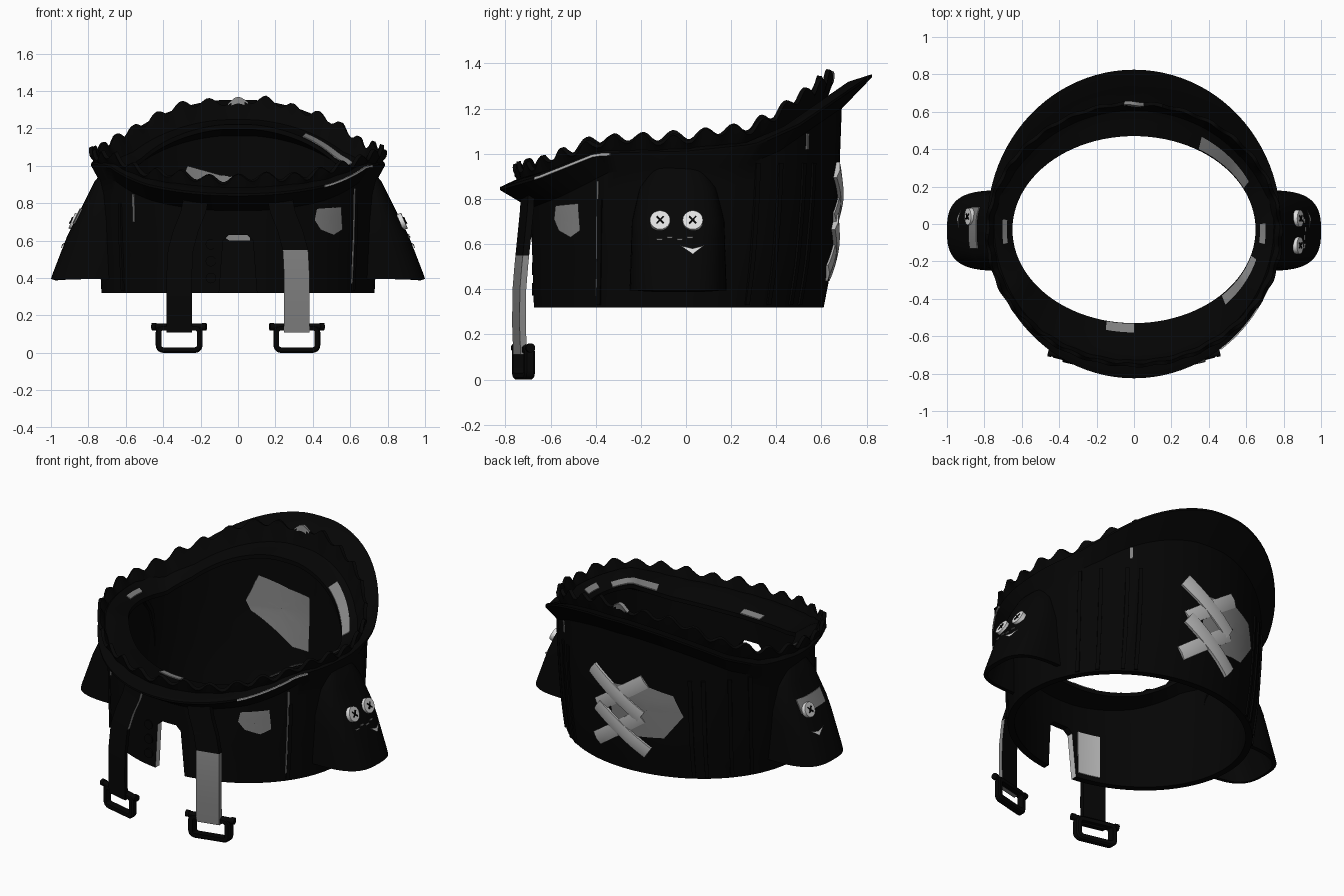
import bpy, bmesh, math
from math import sin, cos, pi, radians as R
from mathutils import Vector as V

if "Cube" in bpy.data.objects:
    bpy.data.objects.remove(bpy.data.objects["Cube"])

def mat(name, v):
    m = bpy.data.materials.new(name)
    m.diffuse_color = (v, v, v, 1)
    m.use_nodes = True
    m.node_tree.nodes["Principled BSDF"].inputs["Base Color"].default_value = m.diffuse_color
    return m
BLACK, GREY, LIGHT, WHITE = mat("black cloth", .0015), mat("mid grey", .23), mat("light grey", .5), mat("off white", .75)

def lerp(tab, x):
    if x <= tab[0][0]: return tab[0][1]
    for (a, p), (b, q) in zip(tab, tab[1:]):
        if x <= b: return p + (q - p) * (x - a) / (b - a)
    return tab[-1][1]

def obj(name, verts, faces, *mats):
    me = bpy.data.meshes.new(name)
    me.from_pydata([tuple(v) for v in verts], [], faces)
    bm = bmesh.new(); bm.from_mesh(me)
    bmesh.ops.recalc_face_normals(bm, faces=bm.faces)
    bm.to_mesh(me); bm.free()
    for m in mats: me.materials.append(m)
    o = bpy.data.objects.new(name, me)
    bpy.context.collection.objects.link(o)
    return o

def loft(name, rings, *mats, close_u=True, close_v=False, caps=False):
    n, k = len(rings[0]), len(rings)
    faces = [(i * n + j, i * n + (j + 1) % n, (i + 1) % k * n + (j + 1) % n, (i + 1) % k * n + j)
             for i in range(k if close_v else k - 1) for j in range(n if close_u else n - 1)]
    if caps: faces += [tuple(range(n)), tuple(range((k - 1) * n, k * n))]
    return obj(name, [p for r in rings for p in r], faces, *mats)

def apply(o, kind, **kw):
    m = o.modifiers.new(kind, kind)
    for a, b in kw.items(): setattr(m, a, b)
    bpy.context.view_layer.objects.active = o
    bpy.ops.object.modifier_apply(modifier=m.name)

# ---- surfaces of the garment: angle 0 is the front, 90 degrees is +x
def outer(t, z, off=0):
    rx = lerp([(.32, .73), (.6, .745), (1.3, .76)], z) + off
    yf = lerp([(.32, -.68), (.75, -.69)], z) - off
    yb = lerp([(.32, .61), (.5, .645), (.8, .675), (1.2, .69)], z) + off
    return V((rx * sin(t), (yf + yb) / 2 - (yb - yf) / 2 * cos(t), z))

def zbrim(t):
    return lerp([(-.82, .84), (-.65, .89), (-.4, .99), (0, 1.0), (.3, 1.03), (.5, 1.12), (.82, 1.34)], -.825 * cos(t))

def by_dir(t, f, s, b):
    c = cos(t)
    return s + ((f - s) * c if c > 0 else (b - s) * -c)

def body_top(t): return outer(t, zbrim(t) - by_dir(t, .08, .06, .14))
def brim(t, off=0): return V(((.785 + off) * sin(t), -(.825 + off) * cos(t), zbrim(t)))
def rim(t): return V((.71 * sin(t), -.03 - .655 * cos(t), zbrim(t) + by_dir(t, .04, .02, -.09)))
def lip(t, s, off=0):                                         # collar band turned inwards
    edge = V((.65 * sin(t), -.03 - .50 * cos(t), zbrim(t) + by_dir(t, .01, -.02, -.12)))
    return rim(t).lerp(edge, s) + V((0, 0, off))
WALL = .04
def lining(t, z, off=0): return outer(t, z, -WALL - off)

# ---- body shell with flared brim and inner lip
N = 96
A = [2 * pi * i / N for i in range(N)]
rings = [[outer(t, .32 + (body_top(t).z - .32) * k / 8) for t in A] for k in range(9)]
rings += [[brim(t) for t in A], [brim(t) + V((0, 0, .012)) for t in A]]
rings += [[brim(t).lerp(rim(t), .5) + V((0, 0, .025)) for t in A]]
rings += [[lip(t, k / 2) for t in A] for k in range(3)]
rings += [[lip(t, 1, -.025) for t in A]]
rings += [[lining(t, .32 + (lip(t, 1).z - .06 - .32) * k / 8) for t in A] for k in range(8, -1, -1)]
body = loft("body_shell", rings, BLACK, LIGHT, close_v=True)

# front notch
prof = [(-.11, .2), (.11, .2), (.08, .6), (.05, .63), (-.05, .63), (-.08, .6)]
cut = loft("notch_cutter", [[V((x, y, z)) for x, z in prof] for y in (-.95, -.35)], BLACK, caps=True)
cut.hide_render = True
apply(body, 'BOOLEAN', object=cut, operation='DIFFERENCE', solver='EXACT')
bpy.data.objects.remove(cut)
for p in body.data.polygons:
    c = p.center
    p.material_index = int(p.normal.x > .8 and abs(c.x) < .15 and c.y < -.4 and c.z < .65)

# ---- ruffle standing inside the brim
M, W = 288, 32
def ruffle(i, s):
    t = 2 * pi * i / M
    w = cos(W * t) + .35 * sin(11 * t)
    r = .004 * sin(W * t) * s
    x, y = (.735 + .05 * s + r) * sin(t), -.055 - (.67 + .03 * s + r) * cos(t)
    top = lerp([(-.77, .93), (-.6, .98), (-.4, 1.06), (0, 1.075), (.3, 1.12), (.45, 1.21), (.63, 1.345)], y)
    low = zbrim(t) + by_dir(t, .0, -.02, -.1)
    return V((x, y, low + (top + .022 * w * s - low) * s))
fr = loft("ruffle", [[ruffle(i, s) for i in range(M)] for s in (0, .4, .75, .9, 1)], BLACK, GREY)
for p in fr.data.polygons:
    p.material_index = int(abs(p.center.x) < .045 and p.center.y > .5 and p.center.z > 1.33)
apply(fr, 'SOLIDIFY', thickness=.02, offset=0)

# ---- thin plates following a surface f(a, b, off)
def plate(name, f, a0, a1, b0, b1, m, n=10, lo=-.004, hi=.006):
    rings = []
    for i in range(n + 1):
        a = a0 + (a1 - a0) * i / n
        row = [f(a, b0 + (b1 - b0) * j / 6, hi) for j in range(7)]
        rings.append(row + [f(a, b1, lo), f(a, b0, lo)])
    return loft(name, rings, m, caps=True)

def patch(name, f, pts, m, off=.006):
    ca, cb = (sum(p[k] for p in pts) / len(pts) for k in (0, 1))
    fine = [(p[0] + (q[0] - p[0]) * i / 4, p[1] + (q[1] - p[1]) * i / 4)
            for p, q in zip(pts, pts[1:] + pts[:1]) for i in range(4)]
    return loft(name, [[f(ca + (a - ca) * s, cb + (b - cb) * s, off) for a, b in fine] for s in (.01, .25, .5, .75, 1)], m)

def outd(d, z, off): return outer(R(d), z, off)
def lipd(d, s, off): return lip(R(d), s, off)
def lind(d, z, off): return lining(R(d), z, off)
def back(x, z, off): return outer(pi - math.asin(x / .76), z, off)
def back_in(x, z, off): return back(x, z, -WALL - off)

patch("front_side_patch", outd, [(34, .77), (47, .78), (48, .66), (43, .63), (36, .66), (33, .71)], GREY)
patch("back_patch", back, [(.05, .87), (-.2, .9), (-.34, .86), (-.39, .73), (-.28, .58), (.05, .55)], GREY)
patch("inside_back_patch", back_in, [(.06, .93), (-.1, .95), (-.29, 1.0), (-.36, .84), (-.33, .78), (-.05, .6), (.07, .6)], GREY, .008)
plate("lip_patch_right_back", lipd, 116, 148, .45, .95, GREY)
plate("lip_patch_right_front", lipd, 46, 74, .5, .95, GREY)
plate("lip_patch_right", lipd, 83, 93, .1, .6, GREY)
plate("lip_patch_left", lipd, 265, 277, .1, .5, GREY)
plate("lip_patch_front", lipd, 347, 360, .68, .98, GREY)
plate("inside_front_patch", lind, -21, -9.5, .35, .62, LIGHT)
plate("brim_light_edge", lambda d, h, o: brim(R(d), o) + V((0, 0, h)), 36, 66, 0, .012, LIGHT)
plate("front_seam_right", outd, 55.6, 56.3, .37, .88, GREY, 3)
plate("front_seam_left", outd, -48.5, -47.5, .7, .85, GREY, 3)
plate("back_seam_left", outd, 232, 232.7, .4, .9, LIGHT, 3)
plate("back_strip_right", outd, 141, 142.2, 1.02, 1.09, GREY, 3)
for d in (57, 118, 128, 140, 146):                           # dark boning ribs
    for s in (-1, 1):
        plate("boning_rib", outd, s * d - .9, s * d + .9, .33, .8 if d < 90 else .96, BLACK, 3, hi=.009)

# ---- crossed bands on the back
def band(name, p, q, lift):
    p, q = V(p), V(q)
    d = (q - p).normalized(); w = V((-d.y, d.x)) * .042
    rows = []
    for i in range(9):
        c = p.lerp(q, i / 8)
        rows.append([back(*(c + w * k), o) for k, o in ((-1, 0), (-1, lift), (0, lift + .008), (1, lift), (1, 0))])
    loft(name, rows, LIGHT, caps=True)
for s in (1, -1):
    band("lace_band", (.18 * s, .93), (-.15 * s, .70), .011 + .004 * s)
    band("lace_band", (-.15 * s, .70), (.18 * s, .47), .013 - .004 * s)

# ---- cap sleeves and their faces
def sleeve(side, y, z, off=0):
    d = lerp([(.4, .32), (.62, .235), (.92, .085), (.97, .04)], z)
    h = lerp([(.4, .215), (.7, .205), (.85, .17), (.97, .09)], z)
    u = min(1, abs(y + .035) / h) ** (1 / .7)
    return V((side * (.68 + d * (1 - u * u) ** .3 + off), y, z + .4 * off))
def sleeve_ring(side, z):
    h = lerp([(.4, .215), (.7, .205), (.85, .17), (.97, .09)], z)
    ys = [math.copysign(abs(sin(a)) ** .7, a) * h for a in [pi * (i / 32 - .5) for i in range(33)]]
    return [sleeve(side, y - .035, z) for y in ys]

def cyl(name, p, axis, r, h, m, n=20):
    bpy.ops.mesh.primitive_cylinder_add(vertices=n, radius=r, depth=h, location=p,
                                        rotation=V(axis).to_track_quat('Z', 'Y').to_euler())
    o = bpy.context.object
    o.name = name; o.data.materials.append(m)
    return o

def face_button(side, y, z):
    cyl("sleeve_button", sleeve(side, y, z, .006), (side, 0, .43), .045, .025, WHITE)
    for k in (-1, 1):                                         # stitched cross
        plate("button_stitch", lambda a, b, o: sleeve(side, y + a * k + b, z + a - b * k, o),
              -.015, .015, -.002, .002, BLACK, 3, .016, .023)
for side in (-1, 1):
    o = loft("cap_sleeve", [sleeve_ring(side, z) for z in (.395, .42, .5, .62, .7, .78, .85, .92, .97)], BLACK, close_u=False)
    bm = bmesh.new(); bm.from_mesh(o.data)
    if sum(f.normal.x * side for f in bm.faces) < 0: bmesh.ops.reverse_faces(bm, faces=bm.faces)
    bm.to_mesh(o.data); bm.free()
    apply(o, 'SOLIDIFY', thickness=.025, offset=-1)
    f = lambda y, z, off, s=side: sleeve(s, y, z, off)
    face_button(side, -.115 if side > 0 else .04, .7)
    if side > 0:
        face_button(1, .03, .7)
        for k in range(4):
            plate("mouth_stitch", f, -.13 + k * .045, -.105 + k * .045, .615 + .01 * (k % 2), .622 + .01 * (k % 2), GREY, 3)
    else:
        plate("sleeve_patch", f, -.13, .09, .69, .77, GREY, 5)
    patch("mouth_beak", f, [(-.025, .59), (.03, .575), (.08, .59), (.03, .552)], WHITE, .009)

# ---- front straps and buckles, turned outwards to follow the body
path = [(.315, -.735, .11), (.315, -.74, .25), (.315, -.738, .4), (.31, -.73, .5), (.307, -.725, .55),
        (.28, -.715, .65), (.24, -.705, .75), (.22, -.70, .84)]
TURN = .24
for s in (-1, 1):
    rows = [[V((s * (x + a), y + b + TURN * a, z)) for a, b in ((-.068, -.014), (.068, -.014), (.068, .014), (-.068, .014))]
            for x, y, z in path]
    o = loft("strap_right" if s > 0 else "strap_left", rows, BLACK, GREY, caps=True)
    for p in o.data.polygons:
        if s > 0: p.material_index = int(p.center.z < .55 and p.normal.y < .5)
        else: p.material_index = int(p.normal.x > .7 and p.center.z > .54)
    # rounded rectangular frame swept with a flat section
    loop = [(cos(R(a)), sin(R(a)), cx, cz)
            for cx, cz, a0 in ((1, 1, 0), (-1, 1, 90), (-1, -1, 180), (1, -1, 270)) for a in range(a0, a0 + 91, 15)]
    sec = [(.04, -.015), (.04, .015), (.032, .023), (.01, .023), (.01, -.023), (.032, -.023)]
    rings = []
    for nx, nz, cx, cz in loop:
        xs = [cx * .085 + nx * r for r, _ in sec]
        rings.append([V((s * (.315 + a), -.72 + dy + TURN * a, .075 + cz * .035 + nz * r)) for a, (r, dy) in zip(xs, sec)])
    loft("buckle_frame", rings, BLACK, close_v=True)
    cyl("buckle_bar", (s * .315, -.722, .14), (s, TURN, 0), .016, .27, BLACK)
    for e in (-1, 1):
        cyl("buckle_knob", (s * (.315 + e * .134), -.722 + e * .134 * TURN, .14), (s, TURN, 0), .02, .022, BLACK)

# ---- small dark front buttons
for z in (.4, .49, .58):
    cyl("front_button", (-.145, -.668, z), (0, -1, 0), .028, .03, BLACK)

bpy.ops.object.select_all(action='SELECT')
bpy.context.view_layer.objects.active = body
bpy.ops.object.shade_smooth_by_angle(angle=R(35))
